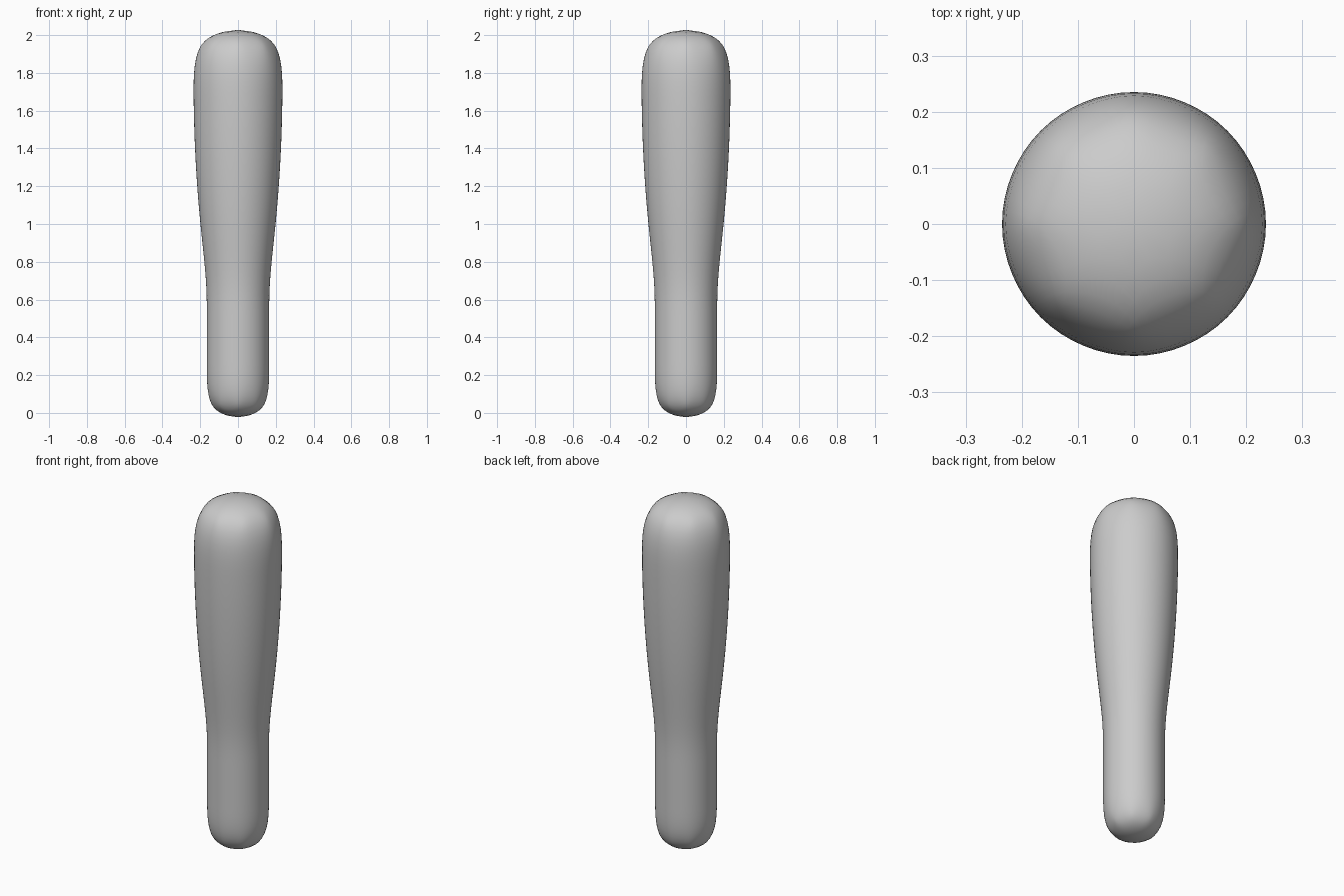
import bpy, math

if "Cube" in bpy.data.objects:
    bpy.data.objects.remove(bpy.data.objects["Cube"])

SIDES = 8
# control rings of the tapered handle: (height, limit radius)
RINGS = [(-0.04, 0.165), (0.27, 0.165), (0.52, 0.165), (0.70, 0.165),
         (1.02, 0.203), (1.33, 0.226), (1.65, 0.237), (2.05, 0.235)]
GROW = 6 / (4 + 2 * math.cos(2 * math.pi / SIDES))

verts = [(r * GROW * math.cos(2 * math.pi * i / SIDES),
          r * GROW * math.sin(2 * math.pi * i / SIDES), z)
         for z, r in RINGS for i in range(SIDES)]
faces = [(k * SIDES + i, k * SIDES + (i + 1) % SIDES,
          (k + 1) * SIDES + (i + 1) % SIDES, (k + 1) * SIDES + i)
         for k in range(len(RINGS) - 1) for i in range(SIDES)]
# end caps
faces.append(tuple(reversed(range(SIDES))))
faces.append(tuple(range(len(verts) - SIDES, len(verts))))

mesh = bpy.data.meshes.new("tapered_handle")
mesh.from_pydata(verts, [], faces)
mesh.polygons.foreach_set("use_smooth", [True] * len(faces))
handle = bpy.data.objects.new("tapered_handle", mesh)
bpy.context.collection.objects.link(handle)

# soft subdivided surface
sub = handle.modifiers.new("smooth", 'SUBSURF')
sub.levels = sub.render_levels = 3
